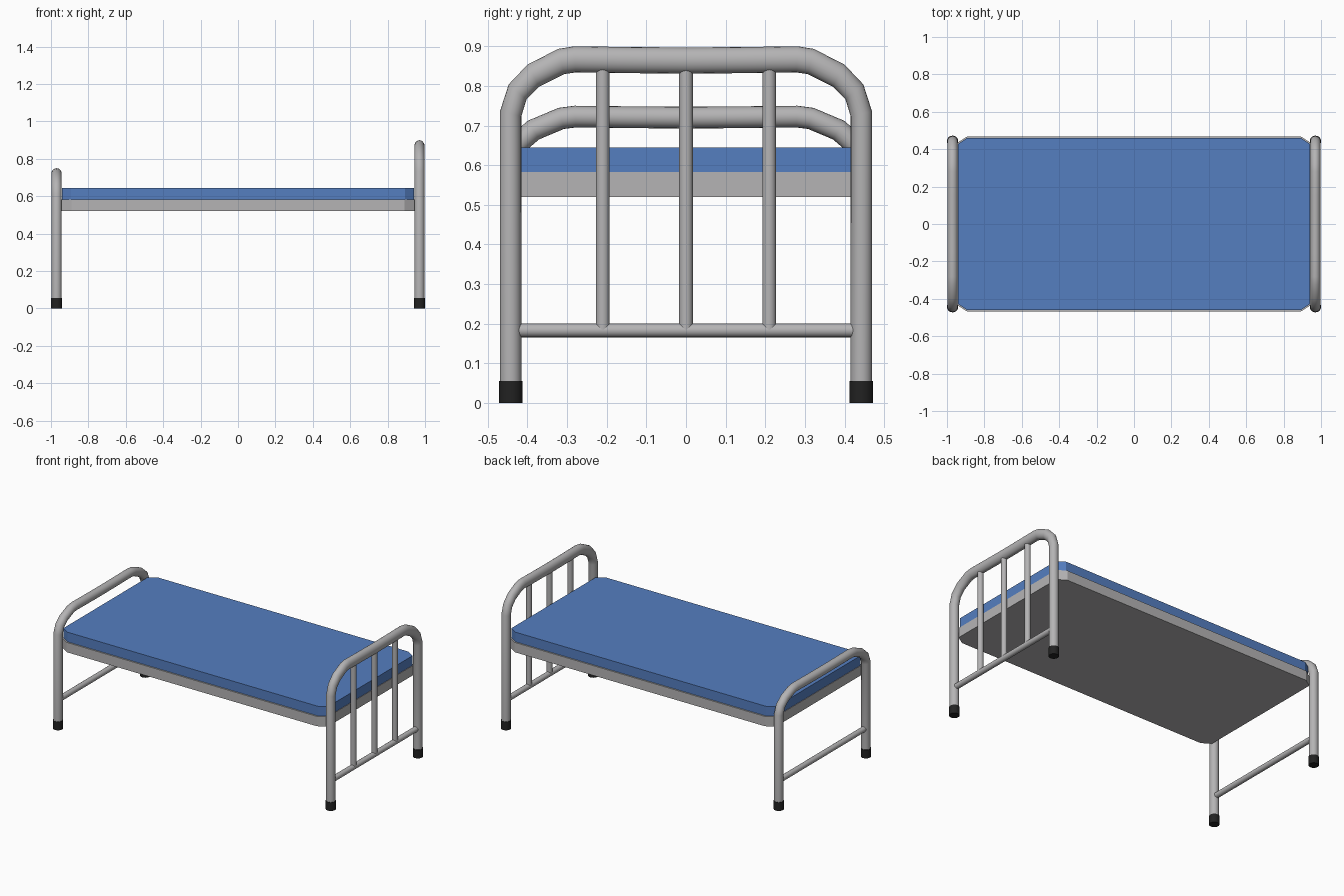
import bpy, bmesh, math
from mathutils import Vector, Matrix

if "Cube" in bpy.data.objects:
    bpy.data.objects.remove(bpy.data.objects["Cube"])


def material(name, rgb):
    m = bpy.data.materials.new(name)
    m.diffuse_color = (*rgb, 1)
    m.use_nodes = True
    m.node_tree.nodes["Principled BSDF"].inputs["Base Color"].default_value = m.diffuse_color
    return m


METAL = material("grey metal", (0.46, 0.455, 0.46))
BLUE = material("blue fabric", (0.09, 0.21, 0.53))
RUBBER = material("black rubber", (0.016, 0.016, 0.016))


def finish(name, bm, mat, smooth=True):
    bmesh.ops.recalc_face_normals(bm, faces=bm.faces)
    me = bpy.data.meshes.new(name)
    bm.to_mesh(me)
    bm.free()
    me.materials.append(mat)
    ob = bpy.data.objects.new(name, me)
    bpy.context.collection.objects.link(ob)
    if smooth:
        bpy.ops.object.select_all(action='DESELECT')
        bpy.context.view_layer.objects.active = ob
        ob.select_set(True)
        bpy.ops.object.shade_smooth_by_angle(angle=math.radians(35))
    return ob


def rod(name, a, b, r, mat, sides=16):
    a, b = Vector(a), Vector(b)
    d = b - a
    bm = bmesh.new()
    mtx = Matrix.Translation((a + b) / 2) @ d.to_track_quat('Z', 'Y').to_matrix().to_4x4()
    bmesh.ops.create_cone(bm, cap_ends=True, segments=sides, radius1=r, radius2=r,
                          depth=d.length, matrix=mtx)
    return finish(name, bm, mat)


def hoop(name, x, z_scale, r=0.0275, sides=20):
    # round tube swept along a bent outline, stretched in height
    half = [(0.4425, 0.03), (0.4425, 0.608), (0.425, 0.654), (0.385, 0.6885),
            (0.315, 0.718), (0.28, 0.7225), (0.15, 0.721)]
    path = [Vector((0, -y, z)) for y, z in half] + [Vector((0, 0, 0.720))]
    path += [Vector((0, y, z)) for y, z in reversed(half)]
    bm = bmesh.new()
    rings = []
    for i, p in enumerate(path):
        t_in = (p - path[max(i - 1, 0)]).normalized()
        t_out = (path[min(i + 1, len(path) - 1)] - p).normalized()
        t = (t_in + t_out).normalized()
        n = Vector((0, -t.z, t.y))
        ring = []
        for k in range(sides):
            a = 2 * math.pi * k / sides
            v = p + r * (math.cos(a) * Vector((1, 0, 0)) + math.sin(a) * n)
            ring.append(bm.verts.new((v.x + x, v.y, v.z * z_scale)))
        rings.append(ring)
    for r0, r1 in zip(rings, rings[1:]):
        for k in range(sides):
            j = (k + 1) % sides
            bm.faces.new((r0[k], r0[j], r1[j], r1[k]))
    bm.faces.new(rings[0])
    bm.faces.new(rings[-1])
    return finish(name, bm, METAL)


def slab(name, hx, hy, z0, z1, cx, cy, mat):
    # flat block with cut corners
    pts = [(hx, hy - cy), (hx - cx, hy), (cx - hx, hy), (-hx, hy - cy),
           (-hx, cy - hy), (cx - hx, -hy), (hx - cx, -hy), (hx, cy - hy)]
    bm = bmesh.new()
    base = bm.faces.new([bm.verts.new((px, py, z0)) for px, py in pts])
    top = bmesh.ops.extrude_face_region(bm, geom=[base], use_keep_orig=True)
    bmesh.ops.translate(bm, vec=(0, 0, z1 - z0),
                        verts=[g for g in top['geom'] if isinstance(g, bmesh.types.BMVert)])
    return finish(name, bm, mat, smooth=False)


# bed ends
hoop("headboard_tube", 0.97, 1.2)
hoop("footboard_tube", -0.97, 1.0)

# low cross bars and rubber feet at both ends
for end, x in (("head", 0.97), ("foot", -0.97)):
    rod(end + "_cross_bar", (x, -0.4425, 0.183), (x, 0.4425, 0.183), 0.0175, METAL)
    for side, y in (("front", -0.4425), ("back", 0.4425)):
        rod(f"{end}_{side}_rubber_foot", (x, y, 0), (x, y, 0.055), 0.03, RUBBER, 20)

# upright bars of the headboard
for i, y in enumerate((-0.21, 0, 0.21)):
    rod(f"headboard_bar_{i + 1}", (0.97, y, 0.183), (0.97, y, 0.86), 0.0175, METAL)

# base and mattress
slab("bed_base", 0.945, 0.469, 0.52, 0.583, 0.055, 0.035, METAL)
slab("mattress", 0.942, 0.46, 0.583, 0.645, 0.05, 0.033, BLUE)
